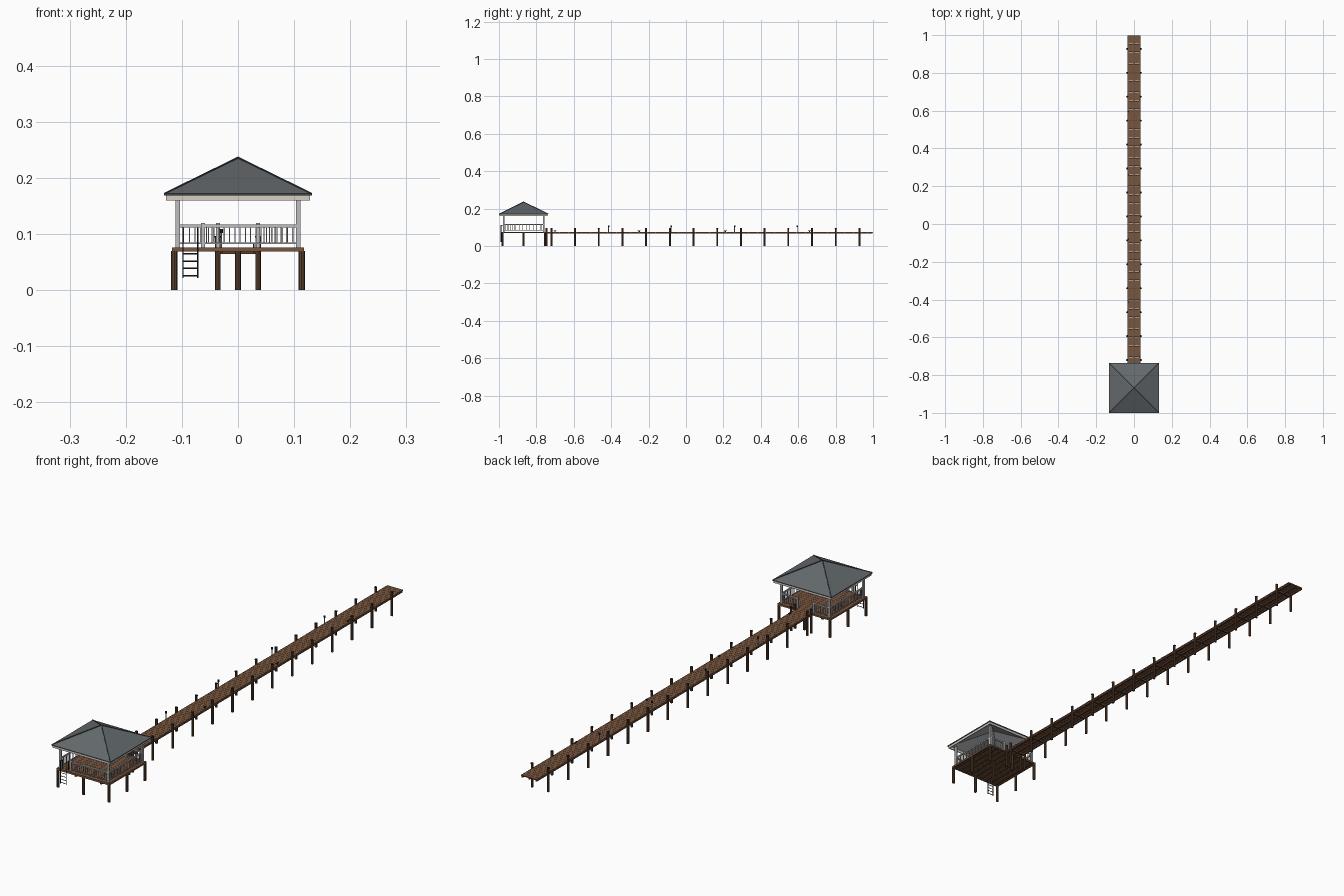
import bpy, bmesh, math
from mathutils import Vector, Matrix

if "Cube" in bpy.data.objects:
    bpy.data.objects.remove(bpy.data.objects["Cube"])


def mat(name, r, g, b):
    m = bpy.data.materials.new(name)
    m.diffuse_color = (r, g, b, 1)
    m.use_nodes = True
    m.node_tree.nodes["Principled BSDF"].inputs["Base Color"].default_value = m.diffuse_color
    return m


DECK = mat("deck_wood", 0.19, 0.092, 0.05)
PILE = mat("pile_wood", 0.11, 0.055, 0.03)
ROOF = mat("roof_slate", 0.125, 0.14, 0.15)
TRIM = mat("roof_trim_dark", 0.05, 0.055, 0.06)
FASCIA = mat("fascia_cream", 0.68, 0.62, 0.54)
RAIL = mat("rail_grey", 0.52, 0.52, 0.52)
METAL = mat("dark_metal", 0.02, 0.022, 0.025)
SOFFIT = mat("soffit_grey", 0.4, 0.41, 0.42)


def finish(bm, name, *mats):
    me = bpy.data.meshes.new(name)
    bmesh.ops.recalc_face_normals(bm, faces=bm.faces)
    bm.to_mesh(me)
    bm.free()
    for m in mats:
        me.materials.append(m)
    ob = bpy.data.objects.new(name, me)
    bpy.context.collection.objects.link(ob)
    return ob


def box(bm, x0, x1, y0, y1, z0, z1):
    m = Matrix.Translation(((x0 + x1) / 2, (y0 + y1) / 2, (z0 + z1) / 2)) @ \
        Matrix.Diagonal((x1 - x0, y1 - y0, z1 - z0, 1))
    bmesh.ops.create_cube(bm, size=1, matrix=m)


def cyl(bm, x, y, z0, z1, r, n=8):
    bmesh.ops.create_cone(bm, cap_ends=True, segments=n, radius1=r, radius2=r,
                          depth=z1 - z0, matrix=Matrix.Translation((x, y, (z0 + z1) / 2)))


def rod(bm, a, b, r, n=6):
    a, b = Vector(a), Vector(b)
    rot = (b - a).to_track_quat('Z', 'Y').to_matrix().to_4x4()
    bmesh.ops.create_cone(bm, cap_ends=True, segments=n, radius1=r, radius2=r,
                          depth=(b - a).length, matrix=Matrix.Translation((a + b) / 2) @ rot)


TOP = 0.0765      # deck height
CY = -0.868       # pavilion centre
PH = 0.118        # platform half width

# walkway planks
bm = bmesh.new()
n, y0, y1 = 116, CY + PH, 1.0
step = (y1 - y0) / n
for i in range(n):
    box(bm, -0.035, 0.035, y0 + i * step, y0 + (i + 1) * step - 0.0008, TOP - 0.004, TOP)
finish(bm, "walkway_planks", DECK)

# walkway stringers and cross beams
PY = [-0.72 + 0.1267 * i for i in range(14)]
bm = bmesh.new()
for x in (-0.031, 0, 0.031):
    box(bm, x - 0.003, x + 0.003, y0, y1 - 0.002, TOP - 0.01, TOP - 0.004)
for y in PY:
    box(bm, -0.034, 0.034, y - 0.003, y + 0.003, TOP - 0.012, TOP - 0.004)
finish(bm, "walkway_beams", PILE)

# walkway piles with dark caps
bm, caps = bmesh.new(), bmesh.new()
for y in PY:
    for x in (-0.036, 0.036):
        cyl(bm, x, y, 0, 0.094, 0.005)
        cyl(caps, x, y, 0.094, 0.097, 0.0056)
for x in (-0.036, 0.036):
    cyl(bm, x, CY + PH + 0.005, 0, 0.094, 0.005)
    cyl(caps, x, CY + PH + 0.005, 0.094, 0.097, 0.0056)
finish(bm, "walkway_piles", PILE)
finish(caps, "pile_caps", METAL)

# walkway lamps
bm, heads = bmesh.new(), bmesh.new()
for y in (-0.414, -0.08, 0.26, 0.595):
    cyl(bm, -0.031, y, TOP, 0.102, 0.0022)
    cyl(heads, -0.031, y, 0.102, 0.109, 0.004)
finish(bm, "lamp_posts", RAIL)
finish(heads, "lamp_heads", METAL)

# mooring cleats
bm = bmesh.new()
for y in (-0.70, -0.25, 0.21, 0.66):
    box(bm, 0.0265, 0.0295, y - 0.003, y + 0.003, TOP, TOP + 0.004)
    box(bm, 0.0265, 0.0295, y - 0.008, y + 0.008, TOP + 0.004, TOP + 0.006)
finish(bm, "mooring_cleats", METAL)

# platform floor planks and frame
bm = bmesh.new()
n, step = 16, 2 * PH / 16
for i in range(n):
    box(bm, -PH, PH, CY - PH + i * step, CY - PH + (i + 1) * step - 0.0008, TOP - 0.004, TOP)
for s in (-1, 1):
    a, b = sorted((s * PH, s * (PH - 0.005)))
    box(bm, a, b, CY - PH, CY + PH, 0.069, TOP - 0.0005)
    box(bm, -PH, PH, CY + a, CY + b, 0.069, TOP - 0.0005)
finish(bm, "platform_floor", DECK)
bm = bmesh.new()
for i in range(9):
    x = -0.104 + 0.026 * i
    box(bm, x - 0.002, x + 0.002, CY - 0.113, CY + 0.113, 0.069, TOP - 0.004)
finish(bm, "platform_joists", PILE)

# platform piles
bm = bmesh.new()
for i in (-1, 0, 1):
    for j in (-1, 0, 1):
        cyl(bm, i * 0.1135, CY + j * 0.1135, 0, 0.07, 0.0055)
finish(bm, "platform_piles", PILE)

# roof posts
Q = 0.107
bm = bmesh.new()
for i in (-1, 1):
    for j in (-1, 1):
        box(bm, i * Q - 0.004, i * Q + 0.004, CY + j * Q - 0.004, CY + j * Q + 0.004, TOP, 0.166)
finish(bm, "roof_posts", RAIL)

# railings, one run per side, open at the walkway and the ladder
bm = bmesh.new()


def railing(ax, ay, bx, by):
    w = 0.0025 if ax == bx else 0
    h = 0.0025 if ay == by else 0
    box(bm, ax - w, bx + w, ay - h, by + h, 0.112, 0.117)
    box(bm, ax - w / 2, bx + w / 2, ay - h / 2, by + h / 2, 0.082, 0.085)
    k = max(2, round((bx - ax + by - ay) / 0.0095))
    for i in range(1, k):
        x, y = ax + (bx - ax) * i / k, ay + (by - ay) * i / k
        box(bm, x - 0.001, x + 0.001, y - 0.001, y + 0.001, 0.085, 0.112)


for s in (-1, 1):
    railing(s * Q, CY - Q, s * Q, CY + Q)
railing(-0.062, CY - Q, Q, CY - Q)
railing(-Q, CY + Q, -0.036, CY + Q)
railing(0.036, CY + Q, Q, CY + Q)
for x, y in ((-0.036, Q), (0.036, Q), (-0.062, -Q)):
    box(bm, x - 0.0035, x + 0.0035, CY + y - 0.0035, CY + y + 0.0035, TOP, 0.12)
finish(bm, "railings", RAIL)

# ladder
bm = bmesh.new()
yl = CY - PH - 0.003
for x in (-0.098, -0.072):
    rod(bm, (x, yl, 0.022), (x, yl, 0.112), 0.0015)
    rod(bm, (x, yl, 0.111), (x, yl + 0.014, 0.111), 0.0015)
    rod(bm, (x, yl + 0.014, 0.111), (x, yl + 0.014, TOP), 0.0015)
for z in (0.026, 0.039, 0.052, 0.065):
    rod(bm, (-0.098, yl, z), (-0.072, yl, z), 0.0013)
finish(bm, "ladder", METAL)

# fascia boards under the eaves
bm = bmesh.new()
F = 0.128
for s in (-1, 1):
    a, b = sorted((s * F, s * (F - 0.004)))
    box(bm, a, b, CY - F, CY + F, 0.16, 0.1695)
    box(bm, -F + 0.004, F - 0.004, CY + a, CY + b, 0.16, 0.1695)
finish(bm, "fascia_boards", FASCIA)

# hipped roof shell: slate outside, pale soffit inside
R = 0.1315
bm = bmesh.new()


def ring(z, r):
    return [bm.verts.new((i * r, CY + j * r, z)) for i, j in ((-1, -1), (1, -1), (1, 1), (-1, 1))]


up, lo, inn = ring(0.172, R), ring(0.169, R), ring(0.169, 0.126)
tip, intip = bm.verts.new((0, CY, 0.236)), bm.verts.new((0, CY, 0.2305))
for i in range(4):
    j = (i + 1) % 4
    bm.faces.new((up[i], up[j], tip))
    bm.faces.new((lo[i], lo[j], up[j], up[i])).material_index = 1
    bm.faces.new((lo[i], lo[j], inn[j], inn[i])).material_index = 2
    bm.faces.new((inn[i], inn[j], intip)).material_index = 2
finish(bm, "hip_roof", ROOF, TRIM, SOFFIT)

# hip ridge caps
bm = bmesh.new()
for i in (-1, 1):
    for j in (-1, 1):
        rod(bm, (i * (R - 0.001), CY + j * (R - 0.001), 0.172), (0, CY, 0.236), 0.002)
finish(bm, "hip_ridges", TRIM)
